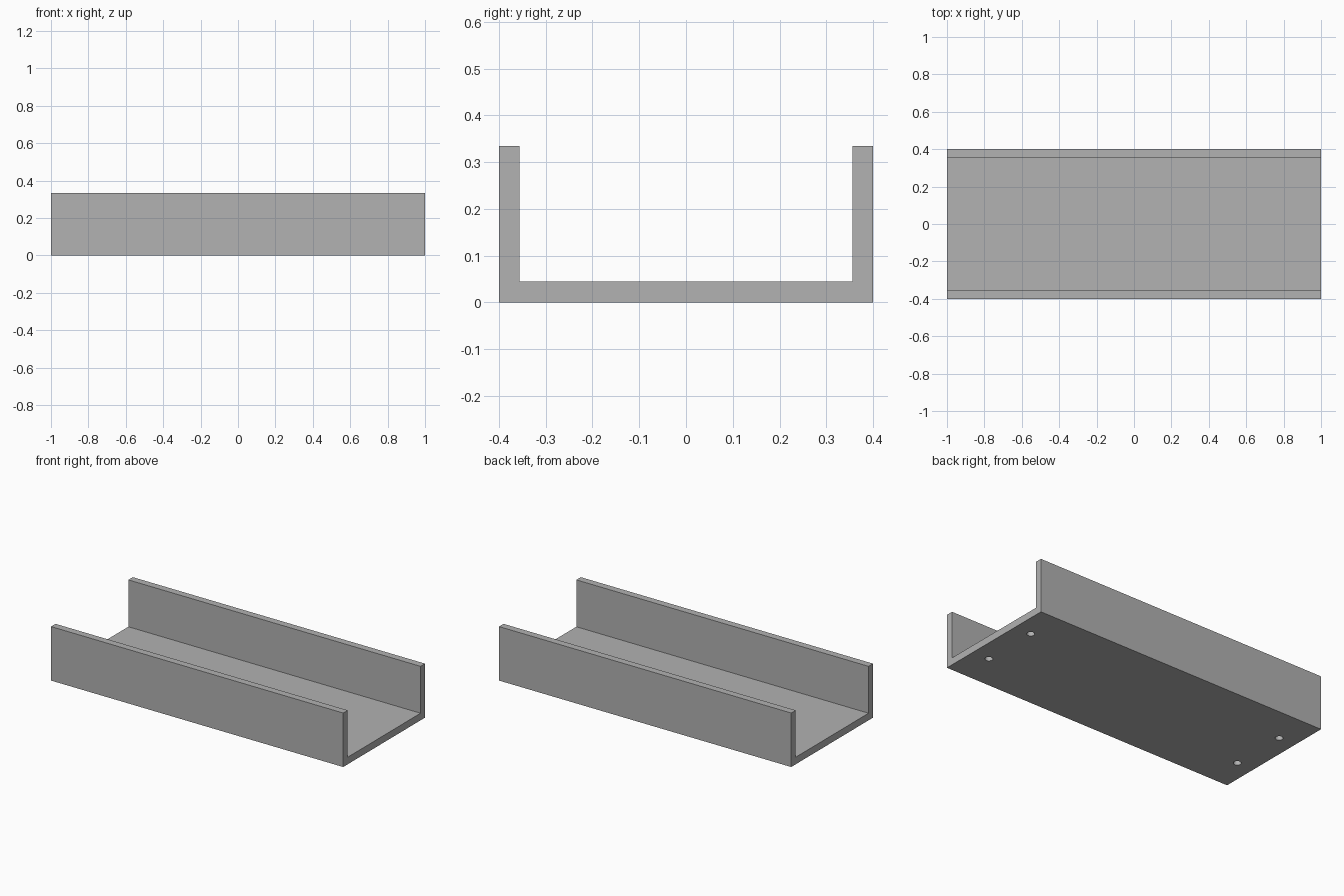
import bpy
import bmesh
from mathutils import Matrix, Vector

cube = bpy.data.objects.get("Cube")
if cube:
    bpy.data.objects.remove(cube, do_unlink=True)

LENGTH, WIDTH, HEIGHT, WALL = 2.0, 0.8, 0.334, 0.044
HOLE_X, HOLE_Y, HOLE_RADIUS, HOLE_DEPTH = 0.887, 0.178, 0.022, 0.033


def make_object(name, bm):
    bmesh.ops.recalc_face_normals(bm, faces=bm.faces)
    mesh = bpy.data.meshes.new(name)
    bm.to_mesh(mesh)
    bm.free()
    obj = bpy.data.objects.new(name, mesh)
    bpy.context.collection.objects.link(obj)
    return obj


# Plain grey material
grey = bpy.data.materials.new("plain_grey")
grey.use_nodes = True
color = (0.445, 0.445, 0.445, 1)
grey.diffuse_color = color
grey.node_tree.nodes["Principled BSDF"].inputs["Base Color"].default_value = color

# U-shaped profile, extruded along the length
outer, inner = WIDTH / 2, WIDTH / 2 - WALL
half = [(outer, 0), (outer, HEIGHT), (inner, HEIGHT), (inner, WALL)]
profile = half + [(-y, z) for y, z in reversed(half)]
bm = bmesh.new()
end = bm.faces.new([bm.verts.new((-LENGTH / 2, y, z)) for y, z in profile])
extruded = bmesh.ops.extrude_face_region(bm, geom=[end], use_keep_orig=True)
verts = [v for v in extruded["geom"] if isinstance(v, bmesh.types.BMVert)]
bmesh.ops.translate(bm, verts=verts, vec=Vector((LENGTH, 0, 0)))
channel = make_object("channel", bm)
channel.data.materials.append(grey)

# Four blind screw holes in the underside
bm = bmesh.new()
for x in (-HOLE_X, HOLE_X):
    for y in (-HOLE_Y, HOLE_Y):
        bmesh.ops.create_cone(bm, cap_ends=True, segments=32,
                              radius1=HOLE_RADIUS, radius2=HOLE_RADIUS,
                              depth=HOLE_DEPTH * 2,
                              matrix=Matrix.Translation((x, y, 0)))
cutter = make_object("hole_cutter", bm)
cutter.data.materials.append(grey)
cutter.hide_render = True

cut = channel.modifiers.new("screw_holes", 'BOOLEAN')
cut.operation = 'DIFFERENCE'
cut.solver = 'EXACT'
cut.object = cutter

bpy.ops.object.select_all(action='DESELECT')
bpy.context.view_layer.objects.active = channel
channel.select_set(True)
bpy.ops.object.modifier_apply(modifier=cut.name)
bpy.data.objects.remove(cutter, do_unlink=True)
bpy.ops.object.shade_smooth_by_angle()
